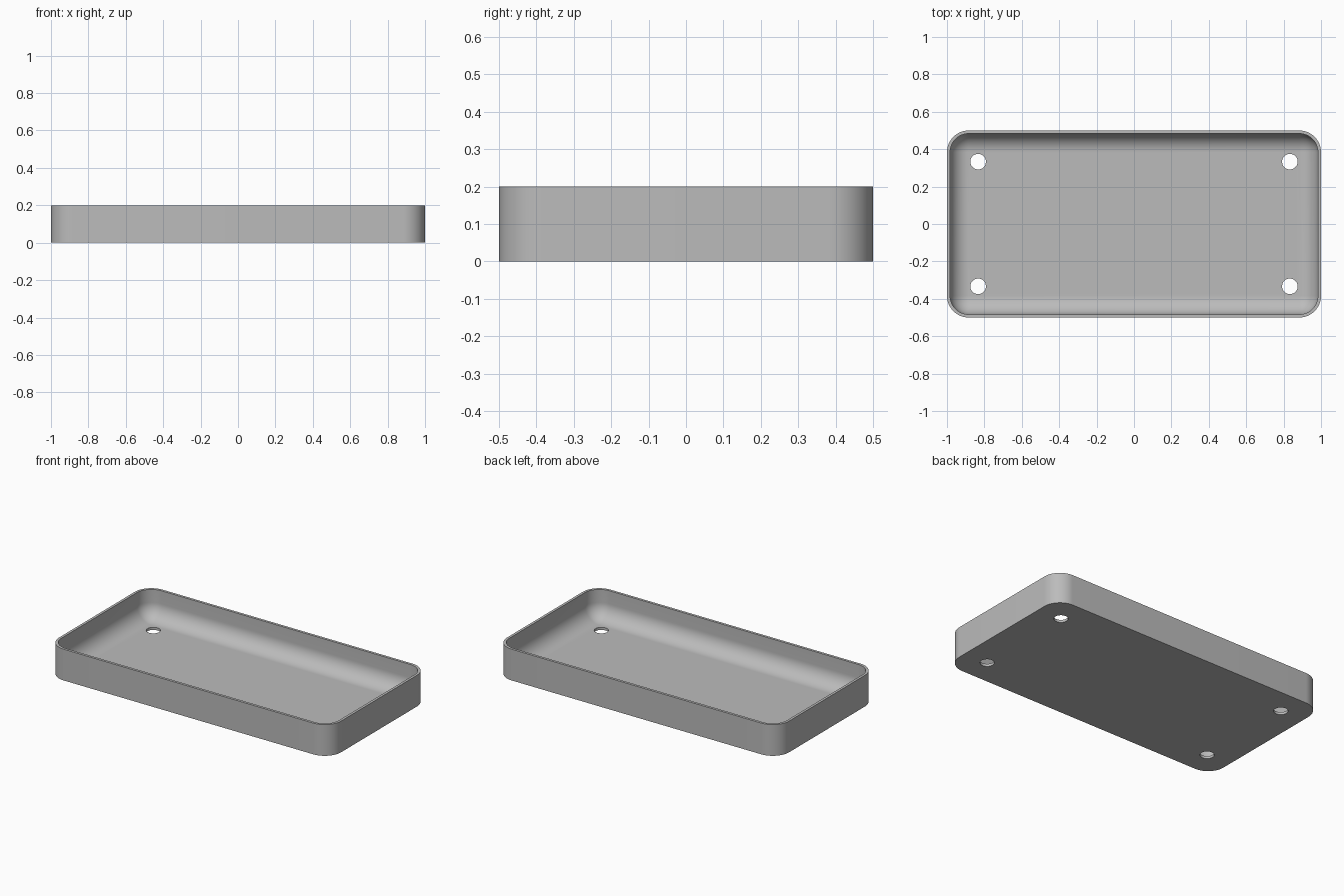
import bpy, bmesh, math

if "Cube" in bpy.data.objects:
    bpy.data.objects.remove(bpy.data.objects["Cube"])

HX, HY, H = 1.0, 0.5, 0.2        # half length, half width, height
WALL = 1 / 60                    # wall and floor thickness
R_OUT = 7 / 60                   # outer corner radius
R_IN = R_OUT - WALL              # inner corner radius and floor fillet
SEG = 16

grey = bpy.data.materials.new("grey")
grey.diffuse_color = (0.5, 0.5, 0.5, 1)
grey.use_nodes = True
grey.node_tree.nodes["Principled BSDF"].inputs["Base Color"].default_value = grey.diffuse_color


def ring(bm, inset, z):
    """Rounded rectangle, inset from the outer outline."""
    r = max(R_OUT - inset, 0)
    verts = []
    for k, (sx, sy) in enumerate([(1, 1), (-1, 1), (-1, -1), (1, -1)]):
        for i in range(SEG + 1):
            a = math.pi / 2 * (k + i / SEG)
            verts.append(bm.verts.new((sx * (HX - R_OUT) + r * math.cos(a),
                                       sy * (HY - R_OUT) + r * math.sin(a), z)))
    return verts


# Tray shell: outer wall, rim, inner wall, rounded floor edge
bm = bmesh.new()
profile = [(0, 0), (0, H), (WALL, H)]
for i in range(SEG + 1):
    a = math.pi / 2 * i / SEG
    profile.append((WALL + R_IN * (1 - math.cos(a)), WALL + R_IN * (1 - math.sin(a))))
rings = [ring(bm, d, z) for d, z in profile]
for lo, hi in zip(rings, rings[1:]):
    n = len(lo)
    for i in range(n):
        j = (i + 1) % n
        bm.faces.new((lo[i], lo[j], hi[j], hi[i]))
bm.faces.new(rings[0][::-1])
bm.faces.new(rings[-1])
bmesh.ops.remove_doubles(bm, verts=bm.verts, dist=1e-5)
bmesh.ops.recalc_face_normals(bm, faces=bm.faces)
mesh = bpy.data.meshes.new("tray")
bm.to_mesh(mesh)
bm.free()
tray = bpy.data.objects.new("tray", mesh)
bpy.context.collection.objects.link(tray)
mesh.materials.append(grey)

# Four screw holes through the floor
bm = bmesh.new()
for sx in (-1, 1):
    for sy in (-1, 1):
        made = bmesh.ops.create_cone(bm, cap_ends=True, segments=48,
                                     radius1=1 / 24, radius2=1 / 24, depth=0.1)
        bmesh.ops.translate(bm, verts=made["verts"], vec=(sx * 5 / 6, sy / 3, 0.01))
cut_mesh = bpy.data.meshes.new("hole_cutter")
bm.to_mesh(cut_mesh)
bm.free()
cut_mesh.materials.append(grey)
cutter = bpy.data.objects.new("hole_cutter", cut_mesh)
bpy.context.collection.objects.link(cutter)

# Apply the holes, then drop the helper
bpy.context.view_layer.objects.active = tray
tray.select_set(True)
mod = tray.modifiers.new("holes", 'BOOLEAN')
mod.operation = 'DIFFERENCE'
mod.solver = 'EXACT'
mod.object = cutter
bpy.ops.object.modifier_apply(modifier=mod.name)
bpy.data.objects.remove(cutter)
bpy.ops.object.shade_smooth_by_angle(angle=math.radians(30))
